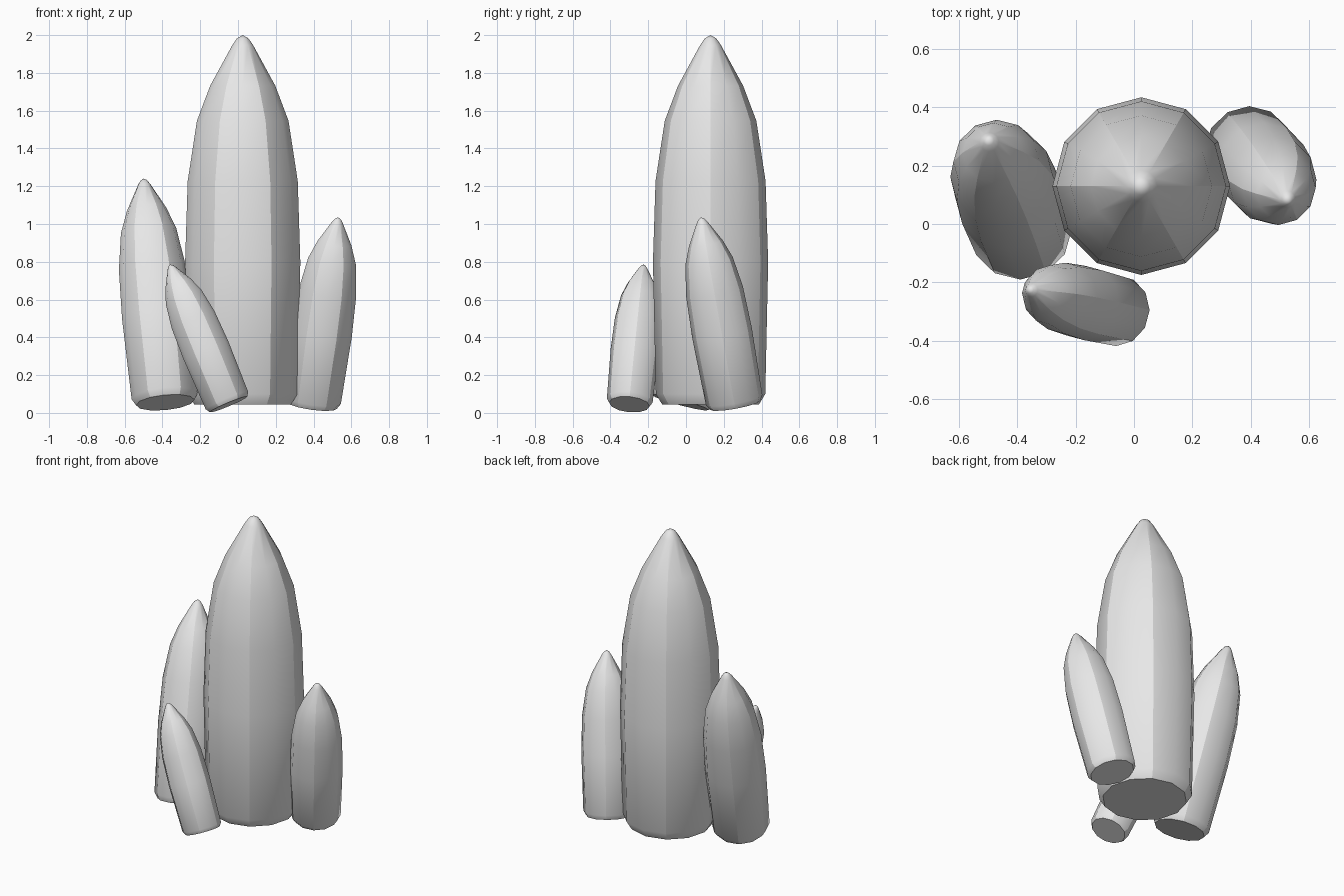
import bpy
import bmesh
from math import cos, sin, pi
from mathutils import Vector

if "Cube" in bpy.data.objects:
    bpy.data.objects.remove(bpy.data.objects["Cube"], do_unlink=True)

stone = bpy.data.materials.new("pale grey crystal")
stone.use_nodes = True
stone.diffuse_color = (0.8, 0.8, 0.8, 1)
stone.node_tree.nodes["Principled BSDF"].inputs["Base Color"].default_value = (0.8, 0.8, 0.8, 1)

SIDES = 12
# Silhouette: (share of full radius, share of length) from the base up
PROFILE = [(0.84, 0), (0.95, 0.028), (1, 0.385), (0.955, 0.605),
           (0.795, 0.768), (0.565, 0.863), (0.18, 0.973), (0.1, 0.991)]


def crystal(name, base, tip, radius):
    """Pointed twelve-sided crystal running from base centre to tip."""
    base, tip = Vector(base), Vector(tip)
    axis = tip - base
    turn = Vector((0, 0, 1)).rotation_difference(axis)
    bm = bmesh.new()
    rings = []
    for r, h in PROFILE:
        ring = []
        for i in range(SIDES):
            a = 2 * pi * i / SIDES
            p = Vector((radius * r * cos(a), radius * r * sin(a), axis.length * h))
            ring.append(bm.verts.new(base + turn @ p))
        rings.append(ring)
    apex = bm.verts.new(tip)
    bottom = bm.faces.new(rings[0][::-1])

    for i in range(SIDES):
        j = (i + 1) % SIDES
        for low, high in zip(rings, rings[1:]):
            bm.faces.new((low[i], low[j], high[j], high[i]))
        bm.faces.new((rings[-1][i], rings[-1][j], apex))
    for face in bm.faces:
        face.smooth = True

    # Crisp base rim and six crisp ridges, softened at the rounded tip
    for edge in bottom.edges:
        edge.smooth = False
    for i in range(0, SIDES, 2):
        for low, high in zip(rings[:-2], rings[1:-1]):
            bm.edges.get((low[i], high[i])).smooth = False

    mesh = bpy.data.meshes.new(name)
    bm.to_mesh(mesh)
    bm.free()
    mesh.materials.append(stone)
    obj = bpy.data.objects.new(name, mesh)
    bpy.context.collection.objects.link(obj)


# One upright crystal with three leaning around it
crystal("main_crystal", (0.025, 0.13, 0.045), (0.025, 0.13, 2.0), 0.305)
crystal("right_crystal", (-0.385, -0.03, 0.055), (-0.5, 0.29, 1.24), 0.185)
crystal("left_crystal", (0.39, 0.26, 0.04), (0.53, 0.08, 1.035), 0.16)
crystal("front_crystal", (-0.05, -0.3, 0.045), (-0.36, -0.225, 0.785), 0.128)
